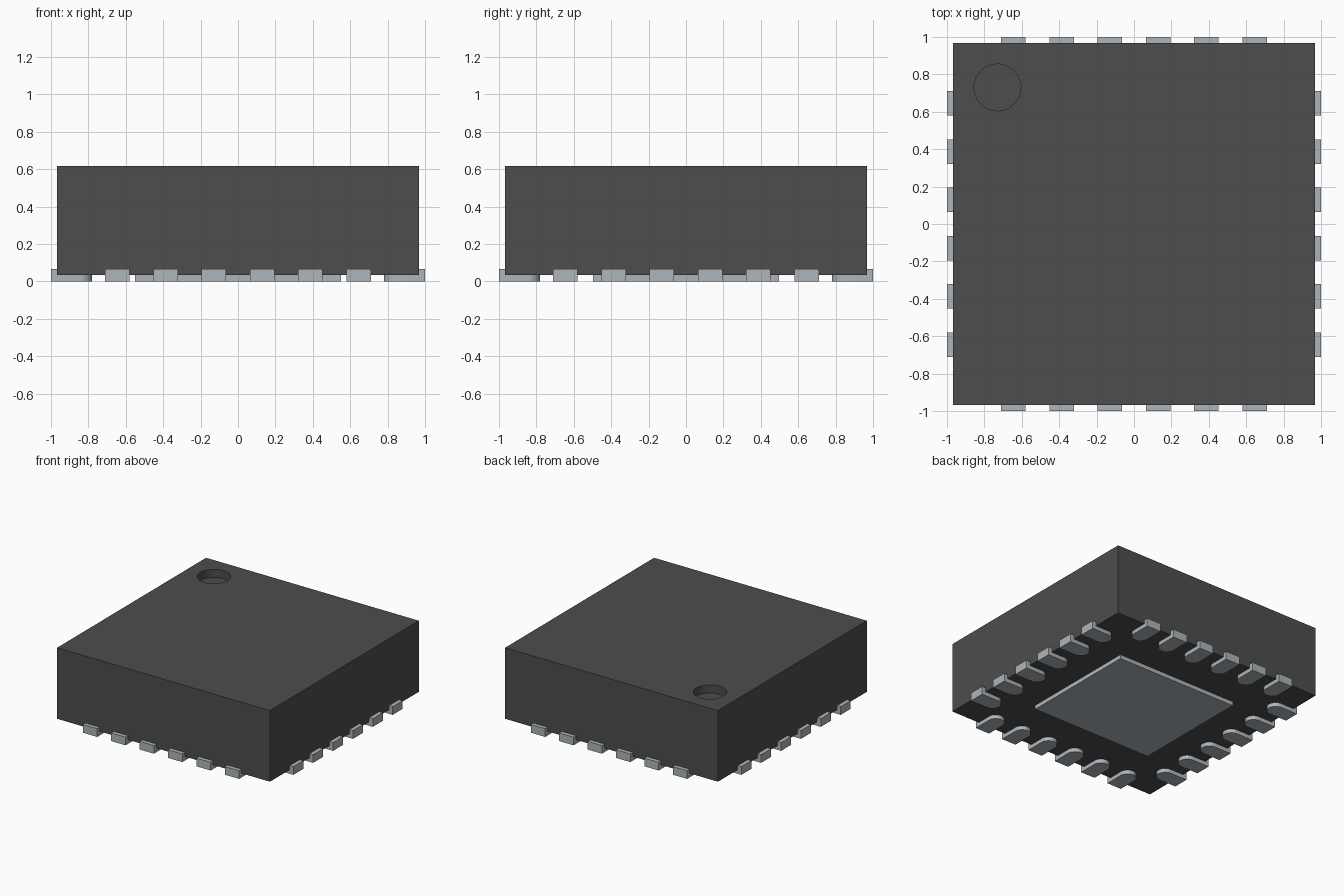
import bpy, bmesh, math
from mathutils import Matrix

cube = bpy.data.objects.get("Cube")
if cube:
    bpy.data.objects.remove(cube, do_unlink=True)


def material(name, rgb):
    m = bpy.data.materials.new(name)
    m.use_nodes = True
    m.diffuse_color = (*rgb, 1)
    bsdf = m.node_tree.nodes["Principled BSDF"]
    bsdf.inputs["Base Color"].default_value = (*rgb, 1)
    bsdf.inputs["Roughness"].default_value = 0.6
    return m


BLACK = material("black plastic", (0.075, 0.075, 0.075))
METAL = material("grey metal", (0.42, 0.46, 0.49))


def prism(name, outline, z0, z1, mat, matrix=Matrix()):
    """Extrude a counter-clockwise xy outline from z0 up to z1."""
    bm = bmesh.new()
    base = bm.faces.new([bm.verts.new((x, y, z0)) for x, y in outline])
    top = bmesh.ops.extrude_face_region(bm, geom=[base], use_keep_orig=True)
    bmesh.ops.translate(bm, vec=(0, 0, z1 - z0),
                        verts=[v for v in top["geom"] if isinstance(v, bmesh.types.BMVert)])
    bmesh.ops.recalc_face_normals(bm, faces=bm.faces)
    bm.transform(matrix)
    mesh = bpy.data.meshes.new(name)
    bm.to_mesh(mesh)
    bm.free()
    mesh.materials.append(mat)
    obj = bpy.data.objects.new(name, mesh)
    bpy.context.collection.objects.link(obj)
    return obj


def rect(hx, hy):
    return [(-hx, -hy), (hx, -hy), (hx, hy), (-hx, hy)]


def arc(cx, cy, r, a0, a1, n):
    return [(cx + r * math.cos(a0 + (a1 - a0) * i / n),
             cy + r * math.sin(a0 + (a1 - a0) * i / n)) for i in range(n + 1)]


def smooth(obj):
    bpy.ops.object.select_all(action="DESELECT")
    obj.select_set(True)
    bpy.context.view_layer.objects.active = obj
    bpy.ops.object.shade_smooth_by_angle(angle=math.radians(30))


# Package body with a round orientation dimple sunk into the top
body = prism("body", rect(0.967, 0.967), 0.033, 0.617, BLACK)
cutter = prism("dimple_cutter", arc(-0.73, 0.73, 0.125, 0, math.tau, 48)[:-1], 0.55, 0.7, BLACK)
cutter.hide_render = True
cut = body.modifiers.new("dimple", "BOOLEAN")
cut.operation = "DIFFERENCE"
cut.solver = "EXACT"
cut.object = cutter
bpy.context.view_layer.objects.active = body
bpy.ops.object.modifier_apply(modifier="dimple")
bpy.data.objects.remove(cutter, do_unlink=True)
smooth(body)

# Thermal pad under the body
prism("thermal_pad", rect(0.55, 0.497), 0, 0.04, METAL)

# Six contacts per side, each with a rounded inner end
HALF = 0.065
contact = [(-HALF, -1), (HALF, -1)] + arc(0, -0.78 - HALF, HALF, 0, math.pi, 16)
for turn, side in enumerate(("front", "left", "back", "right")):
    spin = Matrix.Rotation(turn * math.pi / 2, 4, "Z")
    for i in range(6):
        place = spin @ Matrix.Translation(((i - 2.5) * 0.258, 0, 0))
        smooth(prism(f"{side}_contact_{i + 1}", contact, 0, 0.067, METAL, place))
